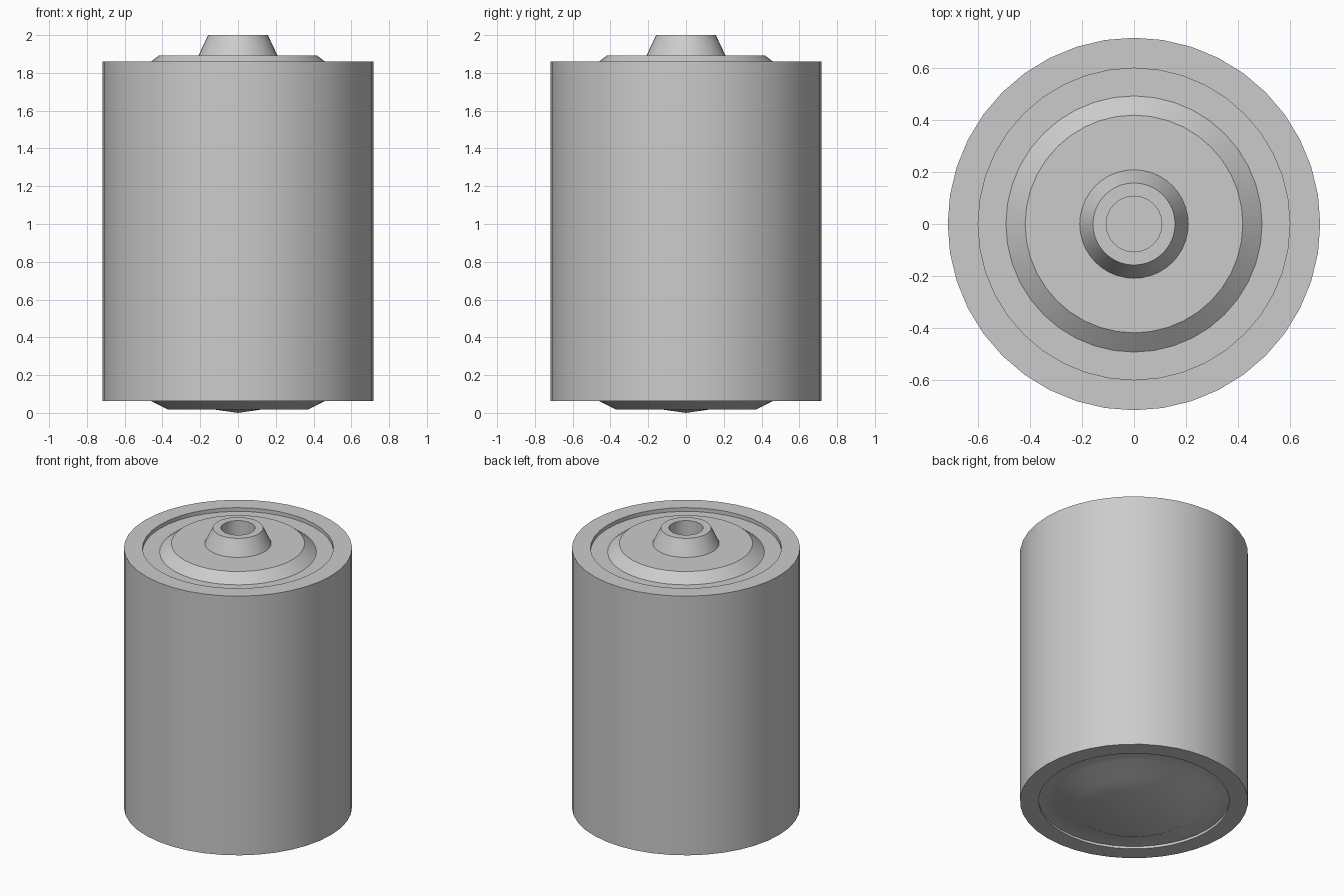
import bpy, bmesh, math

if "Cube" in bpy.data.objects:
    bpy.data.objects.remove(bpy.data.objects["Cube"])

SIDES = 40


def lathe(name, profile):
    """Revolve (radius, z) points, listed bottom to top along the outside, about z."""
    bm = bmesh.new()
    rings = []
    for r, z in profile:
        if r == 0:
            rings.append([bm.verts.new((0, 0, z))] * SIDES)
        else:
            rings.append([bm.verts.new((r * math.cos(2 * math.pi * i / SIDES),
                                        r * math.sin(2 * math.pi * i / SIDES), z))
                          for i in range(SIDES)])
    for a, b in zip(rings, rings[1:]):
        for i in range(SIDES):
            j = (i + 1) % SIDES
            corners = list(dict.fromkeys((a[i], a[j], b[j], b[i])))
            bm.faces.new(corners)
    mesh = bpy.data.meshes.new(name)
    bm.to_mesh(mesh)
    bm.free()
    obj = bpy.data.objects.new(name, mesh)
    bpy.context.collection.objects.link(obj)
    bpy.ops.object.select_all(action='DESELECT')
    obj.select_set(True)
    bpy.context.view_layer.objects.active = obj
    bpy.ops.object.shade_smooth_by_angle(angle=math.radians(30))
    return obj


# Cylindrical casing with a rolled-in lip at each end
lathe("casing", [(0.6, 0.08), (0.6, 0.063), (0.717, 0.063),
                 (0.717, 1.86), (0.6, 1.86), (0.6, 1.834)])

# Top cap: recessed floor, raised disc, tapered hollow contact
lathe("top_terminal", [(0.6, 1.834), (0.493, 1.834), (0.419, 1.892),
                       (0.209, 1.892), (0.158, 2.0), (0.107, 2.0),
                       (0.107, 1.89), (0, 1.89)])

# Bottom cap: recessed floor, shallow dish with a slight central point
lathe("bottom_terminal", [(0, 0.0), (0.12, 0.017), (0.37, 0.017),
                          (0.494, 0.08), (0.6, 0.08)])
